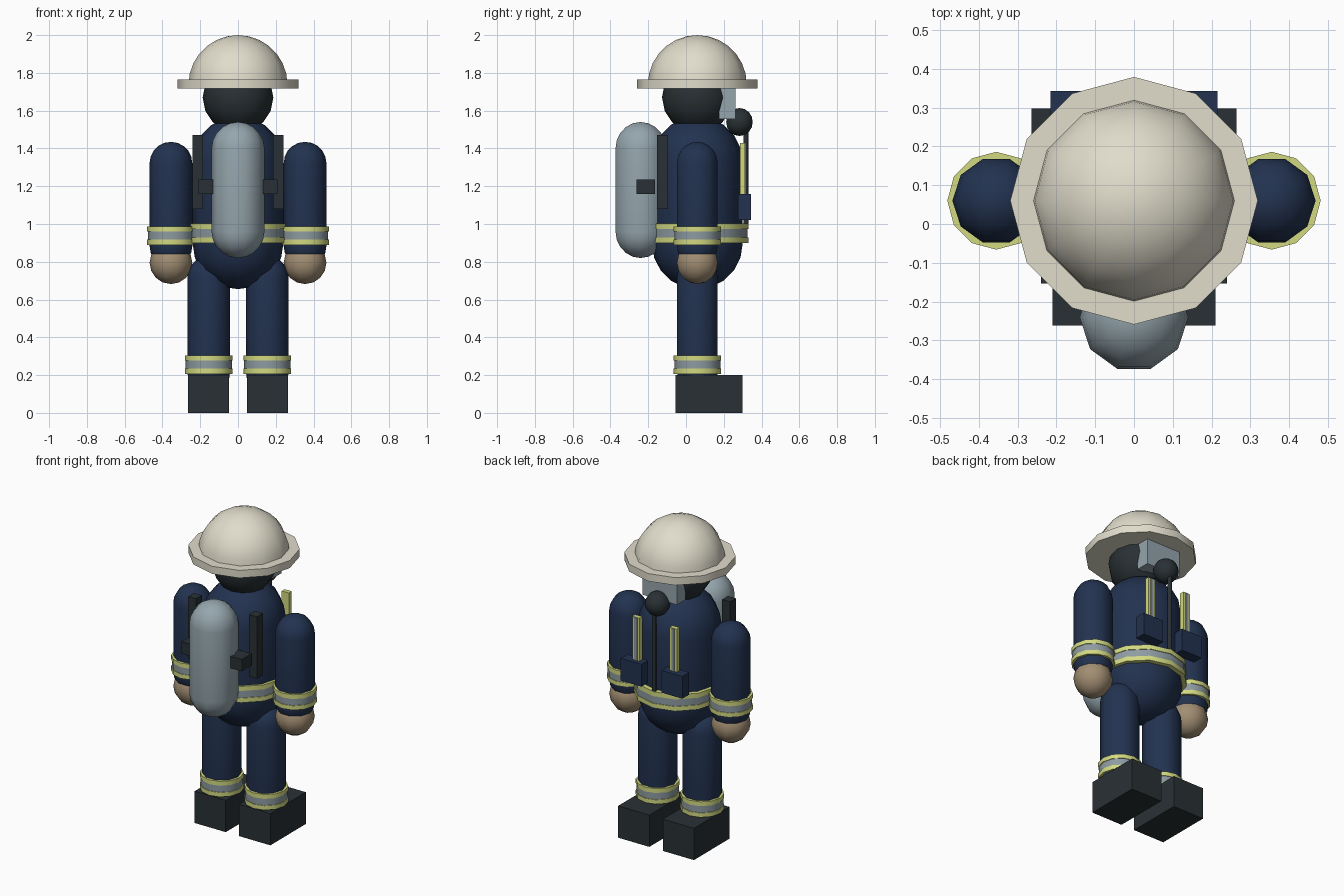
import bpy, bmesh
from math import sin, cos, pi, radians

if "Cube" in bpy.data.objects:
    bpy.data.objects.remove(bpy.data.objects["Cube"])

CY = 0.06  # depth centre of the body


def material(name, rgb):
    m = bpy.data.materials.new(name)
    m.diffuse_color = (*rgb, 1)
    m.use_nodes = True
    m.node_tree.nodes["Principled BSDF"].inputs["Base Color"].default_value = m.diffuse_color
    return m


NAVY = material("navy_cloth", (0.016, 0.032, 0.08))
CREAM = material("cream_shell", (0.75, 0.72, 0.6))
STEEL = material("steel", (0.3, 0.38, 0.42))
BLACK = material("black_rubber", (0.022, 0.03, 0.034))
TAN = material("tan_glove", (0.36, 0.27, 0.17))
YELLOW = material("yellow_tape", (0.65, 0.7, 0.22))
SILVER = material("silver_tape", (0.27, 0.33, 0.36))


def finish(bm, name, mat, smooth=None):
    bmesh.ops.recalc_face_normals(bm, faces=bm.faces)
    me = bpy.data.meshes.new(name)
    bm.to_mesh(me)
    bm.free()
    me.materials.append(mat)
    ob = bpy.data.objects.new(name, me)
    bpy.context.collection.objects.link(ob)
    if smooth:
        bpy.ops.object.select_all(action='DESELECT')
        ob.select_set(True)
        bpy.context.view_layer.objects.active = ob
        bpy.ops.object.shade_smooth_by_angle(angle=radians(smooth))
    return ob


def lathe(name, mat, x, y, profile, n):
    """Turn (radius, z) points, bottom to top, into an n-sided solid."""
    bm = bmesh.new()
    rings = []
    for r, z in profile:
        if r < 1e-4:
            rings.append([bm.verts.new((x, y, z))])
        else:
            rings.append([bm.verts.new((x + r * cos(2 * pi * i / n), y + r * sin(2 * pi * i / n), z))
                          for i in range(n)])
    for a, b in zip(rings, rings[1:]):
        for i in range(n):
            j = (i + 1) % n
            if len(a) == 1:
                bm.faces.new((a[0], b[j], b[i]))
            elif len(b) == 1:
                bm.faces.new((a[i], a[j], b[0]))
            else:
                bm.faces.new((a[i], a[j], b[j], b[i]))
    for ring in (rings[0], rings[-1]):
        if len(ring) > 1:
            bm.faces.new(ring)
    return finish(bm, name, mat, 50)


def capsule(name, mat, x, y, z0, z1, r, n, steps=5):
    arc = [(r * cos(pi / 2 * k / steps), r * sin(pi / 2 * k / steps)) for k in range(steps + 1)]
    low = [(a, z0 + r - b) for a, b in reversed(arc)]
    high = [(a, z1 - r + b) for a, b in arc]
    if z1 - z0 - 2 * r < 1e-4:
        high = high[1:]
    return lathe(name, mat, x, y, low + high, n)


def ball(name, mat, x, y, z, r, n, steps=4):
    return capsule(name, mat, x, y, z - r, z + r, r, n, steps)


def box(name, mat, x0, x1, y0, y1, z0, z1):
    bm = bmesh.new()
    bmesh.ops.create_cube(bm, size=1)
    for v in bm.verts:
        v.co = (x1 if v.co.x > 0 else x0, y1 if v.co.y > 0 else y0, z1 if v.co.z > 0 else z0)
    return finish(bm, name, mat)


def tape(name, x, y, z0, z1, r, n=12):
    """Reflective band: yellow edges around a silver core."""
    h = (z1 - z0) * 0.28
    lathe(name + "_silver", SILVER, x, y, [(r - 0.004, z0 + 0.003), (r - 0.004, z1 - 0.003)], n)
    for tag, a, b in (("lower", z0, z0 + h), ("upper", z1 - h, z1)):
        lathe(f"{name}_{tag}_yellow", YELLOW, x, y, [(r, a), (r, b)], n)


# Torso and waist tape
capsule("torso", NAVY, 0, CY, 0.655, 1.57, 0.24, 12)
tape("waist_tape", 0, CY + 0.01, 0.90, 1.003, 0.26)

# Head and helmet
ball("head", BLACK, 0, CY, 1.67, 0.187, 12)
dome = [(0.262 * cos(pi / 2 * k / 7), 1.738 + 0.262 * sin(pi / 2 * k / 7)) for k in range(8)]
lathe("helmet_dome", CREAM, 0, CY, dome, 12)
lathe("helmet_brim", CREAM, 0, CY, [(0.319, 1.717), (0.319, 1.765)], 12)

# Breathing mask with regulator and hose
box("mask_visor", STEEL, -0.12, 0.12, 0.175, 0.262, 1.555, 1.725)
ball("regulator", BLACK, 0, 0.283, 1.54, 0.074, 10)
lathe("hose", BLACK, 0, 0.317, [(0.013, 1.0), (0.013, 1.5)], 8)

# Air tank and its bracket
capsule("air_tank", STEEL, 0, -0.24, 0.82, 1.54, 0.14, 10)
box("tank_bracket", BLACK, -0.21, 0.21, -0.262, -0.165, 1.16, 1.235)

# Paired parts
for s, side in ((-1, "left"), (1, "right")):
    capsule("arm_" + side, NAVY, s * 0.355, CY, 0.77, 1.435, 0.113, 10)
    tape("cuff_tape_" + side, s * 0.355, CY, 0.89, 0.987, 0.126)
    ball("glove_" + side, TAN, s * 0.355, CY, 0.795, 0.113, 10)
    capsule("leg_" + side, NAVY, s * 0.155, CY, 0.1, 0.83, 0.113, 10)
    tape("ankle_tape_" + side, s * 0.155, CY, 0.207, 0.305, 0.126)

    def mirrored_box(name, mat, a, b, *yz):
        box(f"{name}_{side}", mat, min(s * a, s * b), max(s * a, s * b), *yz)

    mirrored_box("boot", BLACK, 0.047, 0.264, -0.055, 0.298, 0, 0.2)
    mirrored_box("harness_strap", BLACK, 0.185, 0.24, -0.153, -0.095, 1.08, 1.47)
    mirrored_box("pocket", NAVY, 0.07, 0.215, 0.275, 0.343, 1.02, 1.16)
    mirrored_box("chest_tape", YELLOW, 0.105, 0.155, 0.285, 0.313, 1.14, 1.43)
    mirrored_box("chest_tape_core", SILVER, 0.12, 0.14, 0.3, 0.318, 1.14, 1.428)
